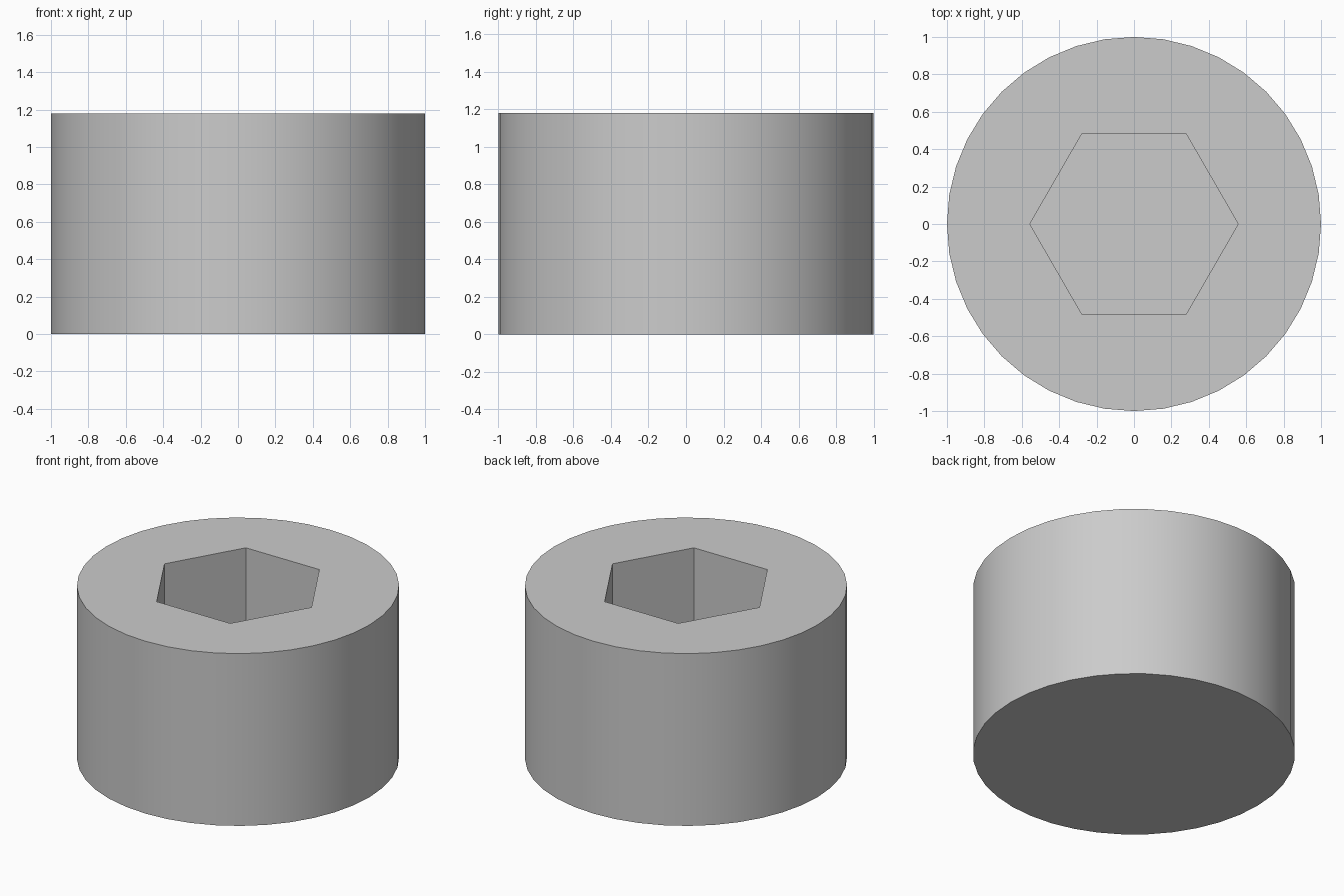
import bpy

HEIGHT = 1.18
SOCKET_DEPTH = 0.6
SOCKET_RADIUS = 0.557

default = bpy.data.objects.get("Cube")
if default:
    bpy.data.objects.remove(default, do_unlink=True)

# Plain grey metal
grey = bpy.data.materials.new("light_grey")
grey.use_nodes = True
colour = (0.6, 0.6, 0.6, 1)
grey.diffuse_color = colour
grey.node_tree.nodes["Principled BSDF"].inputs["Base Color"].default_value = colour


def prism(name, sides, radius, bottom, top, turn=0):
    bpy.ops.mesh.primitive_cylinder_add(
        vertices=sides, radius=radius, depth=top - bottom,
        location=(0, 0, (bottom + top) / 2), rotation=(0, 0, turn))
    obj = bpy.context.object
    obj.name = name
    obj.data.materials.append(grey)
    return obj


# Hexagonal socket cutter, with corners on the x axis
cutter = prism("socket_cutter", 6, SOCKET_RADIUS,
               HEIGHT - SOCKET_DEPTH, HEIGHT + 0.2, 1.570796)
cutter.hide_render = True

# Round screw head with the blind socket cut into its top
head = prism("screw_head", 40, 1, 0, HEIGHT)
cut = head.modifiers.new("socket", 'BOOLEAN')
cut.operation = 'DIFFERENCE'
cut.solver = 'EXACT'
cut.object = cutter
bpy.ops.object.modifier_apply(modifier=cut.name)
bpy.data.objects.remove(cutter, do_unlink=True)

# Smooth round wall, sharp rims and socket corners
bpy.ops.object.shade_smooth_by_angle(angle=0.52)
